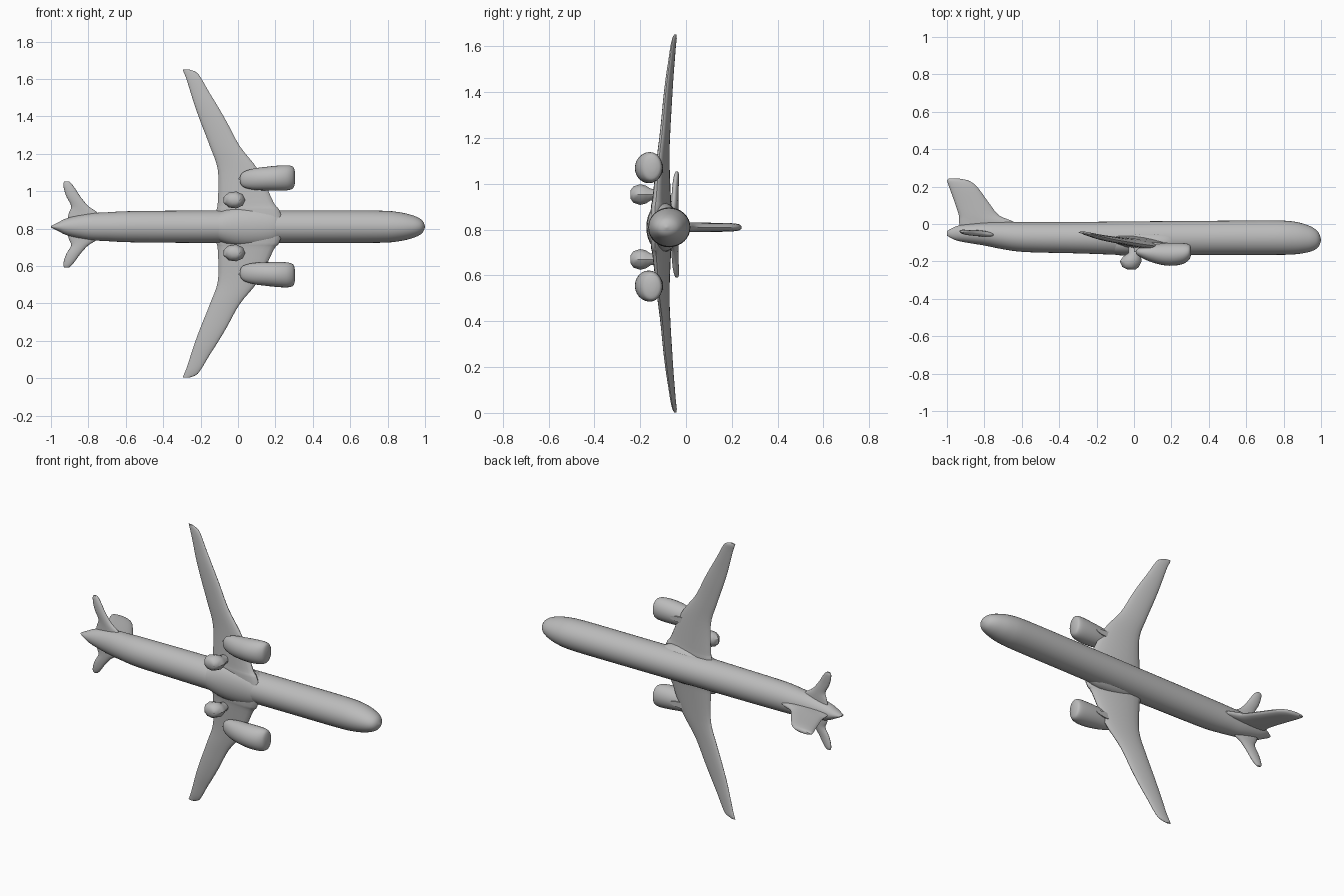
import bpy, math
from mathutils import Vector

paint = bpy.data.materials.new("light grey paint")
paint.diffuse_color = (0.5, 0.5, 0.5, 1)
MID = 0.81  # height of the body axis


def smooth_rows(rows, steps):
    """Catmull-Rom interpolation between number rows."""
    out = []
    for i in range(len(rows) - 1):
        p = [rows[max(0, min(len(rows) - 1, i + k))] for k in (-1, 0, 1, 2)]
        for s in range(steps):
            t = s / steps
            out.append([b + 0.5 * t * (c - a + t * (2*a - 5*b + 4*c - d + t * (3*(b - c) + d - a)))
                        for a, b, c, d in zip(*p)])
    return out + [list(rows[-1])]


def loft(name, sections, sides=28, angle=50):
    """Skin elliptical sections given as (centre, half axis, half axis)."""
    verts, faces = [], []
    for c, u, v in sections:
        for k in range(sides):
            a = 2 * math.pi * k / sides
            verts.append(Vector(c) + Vector(u) * math.cos(a) + Vector(v) * math.sin(a))
    for r in range(len(sections) - 1):
        for k in range(sides):
            n = (k + 1) % sides
            faces.append((r*sides + k, r*sides + n, (r+1)*sides + n, (r+1)*sides + k))
    faces.append(tuple(reversed(range(sides))))
    faces.append(tuple(range((len(sections) - 1) * sides, len(sections) * sides)))
    mesh = bpy.data.meshes.new(name)
    mesh.from_pydata(verts, [], faces)
    mesh.materials.append(paint)
    ob = bpy.data.objects.new(name, mesh)
    bpy.context.collection.objects.link(ob)
    bpy.ops.object.select_all(action='DESELECT')
    ob.select_set(True)
    bpy.context.view_layer.objects.active = ob
    bpy.ops.object.mode_set(mode='EDIT')
    bpy.ops.mesh.select_all(action='SELECT')
    bpy.ops.mesh.normals_make_consistent(inside=False)
    bpy.ops.object.mode_set(mode='OBJECT')
    bpy.ops.object.shade_smooth_by_angle(angle=math.radians(angle))
    return ob


# Fuselage: x, centre y, half depth y, half width z
body = [(-1.0, -0.05, 0.012, 0.004), (-0.96, -0.05, 0.034, 0.024), (-0.91, -0.05, 0.047, 0.047),
        (-0.8, -0.053, 0.062, 0.07), (-0.7, -0.062, 0.073, 0.077), (-0.58, -0.07, 0.08, 0.083),
        (-0.3, -0.073, 0.084, 0.086), (0.0, -0.076, 0.09, 0.087), (0.4, -0.074, 0.091, 0.087),
        (0.75, -0.073, 0.092, 0.086), (0.86, -0.075, 0.087, 0.078), (0.93, -0.079, 0.072, 0.062),
        (0.97, -0.082, 0.054, 0.045), (0.99, -0.084, 0.032, 0.027), (1.0, -0.085, 0.003, 0.003)]
loft("fuselage", [((x, y, MID), (0, ry, 0), (0, 0, rz)) for x, y, ry, rz in smooth_rows(body, 4)], 32)

# Belly fairing between the wings
belly = [(-0.2, 0.02, 0.02), (-0.12, 0.06, 0.07), (0.0, 0.072, 0.105), (0.14, 0.072, 0.105),
         (0.22, 0.06, 0.08), (0.3, 0.02, 0.02)]
loft("belly_fairing", [((x, -0.1, MID), (0, ry, 0), (0, 0, rz)) for x, ry, rz in smooth_rows(belly, 4)])


def panel(name, rows, side, stretch, tilt):
    """Horizontal surface; rows: span distance, trailing x, leading x, y, half thickness."""
    secs = []
    for d, te, le, y, th in smooth_rows(rows, 4):
        h = (le - te) / 2
        secs.append((((te + le) / 2, y, MID + side * d * stretch), (h, -tilt * h, 0), (0, th, 0)))
    loft(name, secs, 20)


wing = [(0.0, -0.13, 0.25, -0.108, 0.04), (0.09, -0.115, 0.22, -0.108, 0.036),
        (0.13, -0.108, 0.19, -0.106, 0.032), (0.3, -0.107, 0.11, -0.1, 0.022),
        (0.43, -0.15, 0.01, -0.09, 0.018), (0.56, -0.2, -0.06, -0.08, 0.016),
        (0.65, -0.232, -0.112, -0.072, 0.014), (0.72, -0.254, -0.155, -0.064, 0.012),
        (0.79, -0.276, -0.195, -0.056, 0.01), (0.825, -0.29, -0.222, -0.05, 0.008),
        (0.841, -0.296, -0.262, -0.047, 0.004)]
tailplane = [(0.0, -0.92, -0.7, -0.052, 0.018), (0.07, -0.905, -0.745, -0.05, 0.016),
             (0.11, -0.892, -0.80, -0.049, 0.015), (0.16, -0.917, -0.842, -0.047, 0.014),
             (0.2, -0.93, -0.868, -0.044, 0.013), (0.23, -0.934, -0.89, -0.041, 0.01),
             (0.243, -0.928, -0.905, -0.04, 0.005)]

for label, side, span, tspan, ez, gz in (("left", 1, 1.0, 1.0, 1.067, 0.953),
                                         ("right", -1, 0.96, 0.9, 0.557, 0.67)):
    panel(label + "_wing", wing, side, span, 0.16)
    panel(label + "_tailplane", tailplane, side, tspan, 0.1)

    # Engine nacelle: x, centre y, half depth, half width
    pod = [(0.01, -0.15, 0.008, 0.01), (0.025, -0.15, 0.022, 0.038), (0.08, -0.155, 0.044, 0.056),
           (0.15, -0.161, 0.058, 0.063), (0.21, -0.162, 0.061, 0.067), (0.26, -0.158, 0.056, 0.067),
           (0.288, -0.152, 0.046, 0.061), (0.3, -0.148, 0.034, 0.048), (0.306, -0.146, 0.012, 0.018)]
    loft(label + "_engine", [((x, y, ez + side * 0.04 * (x - 0.15)), (0, ry, 0), (0, 0, rz))
                             for x, y, ry, rz in smooth_rows(pod, 3)], 24)
    # Pylon joining engine and wing
    loft(label + "_pylon", [((0.09, y, ez), (0.09, 0, 0), (0, 0, 0.018)) for y in (-0.15, -0.1)], 14)

    # Landing gear lump: y, centre x, half length, half width
    gear = [(-0.242, -0.015, 0.025, 0.018), (-0.23, -0.02, 0.045, 0.036), (-0.2, -0.02, 0.06, 0.046),
            (-0.175, -0.012, 0.05, 0.04), (-0.155, 0.0, 0.032, 0.026), (-0.1, 0.0, 0.028, 0.022)]
    loft(label + "_landing_gear", [((x, y, gz), (rx, 0, 0), (0, 0, rz)) for y, x, rx, rz in gear], 9, 40)

# Tail fin: y, trailing x, leading x, half thickness
fin = [(-0.04, -0.93, -0.6, 0.02), (0.01, -0.935, -0.64, 0.021), (0.045, -0.936, -0.72, 0.021),
       (0.105, -0.955, -0.77, 0.02), (0.175, -0.98, -0.82, 0.019), (0.21, -0.993, -0.85, 0.017),
       (0.232, -0.999, -0.885, 0.013), (0.242, -0.992, -0.93, 0.006)]
loft("tail_fin", [(((te + le) / 2, y, MID), ((le - te) / 2, 0, 0), (0, 0, th))
                  for y, te, le, th in smooth_rows(fin, 4)], 20)
